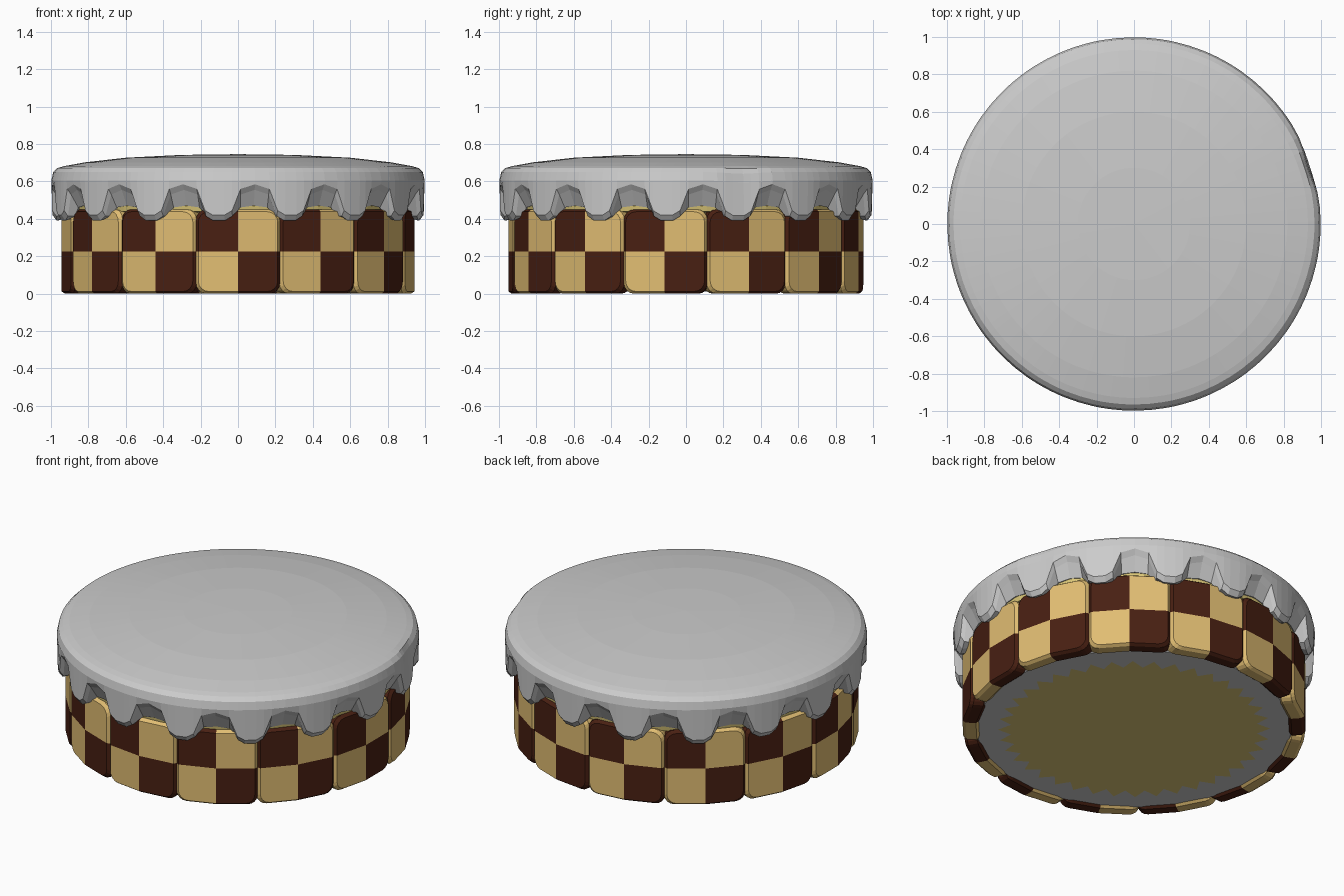
import bpy, bmesh
from math import sin, cos, tan, pi, radians, exp

if "Cube" in bpy.data.objects:
    bpy.data.objects.remove(bpy.data.objects["Cube"])


def material(name, rgb):
    m = bpy.data.materials.new(name)
    m.diffuse_color = (*rgb, 1)
    m.use_nodes = True
    m.node_tree.nodes["Principled BSDF"].inputs["Base Color"].default_value = m.diffuse_color
    return m


cream = material("vanilla", (0.75, 0.51, 0.17))
choc = material("chocolate", (0.065, 0.014, 0.006))
sponge = material("sponge_yellow", (0.72, 0.58, 0.19))


def finish(bm, name, mats=()):
    bmesh.ops.recalc_face_normals(bm, faces=bm.faces)
    me = bpy.data.meshes.new(name)
    bm.to_mesh(me)
    bm.free()
    for m in mats:
        me.materials.append(m)
    ob = bpy.data.objects.new(name, me)
    bpy.context.collection.objects.link(ob)
    return ob


def skin(bm, rings):
    """Join equal-length closed loops of points and cap both ends with fans."""
    loops = [[bm.verts.new(p) for p in ring] for ring in rings]
    n = len(loops[0])
    for a, b in zip(loops, loops[1:]):
        for i in range(n):
            j = (i + 1) % n
            bm.faces.new((a[i], a[j], b[j], b[i]))
    for loop in (loops[0], loops[-1]):
        c = bm.verts.new((0, 0, sum(v.co.z for v in loop) / n + (0.004 if loop is loops[0] else 0)))
        for i in range(n):
            bm.faces.new((c, loop[i], loop[(i + 1) % n]))


def disc(r, z, n):
    return [(r * cos(2 * pi * i / n), r * sin(2 * pi * i / n), z) for i in range(n)]


# Cake core: grey filling below, yellow sponge layer above the biscuits
bm = bmesh.new()
skin(bm, [disc(0.87, 0.45, 52), disc(0.88, 0.43, 52), disc(0.88, 0.03, 52), disc(0.865, 0.012, 52)])
finish(bm, "cake_core")
bm = bmesh.new()
skin(bm, [disc(0.89, 0.52, 52), disc(0.925, 0.47, 52), disc(0.92, 0.44, 52), disc(0.86, 0.43, 52)])
finish(bm, "sponge_layer", [sponge])

# Yellow underside with a zigzag edge
bm = bmesh.new()
N = 40
star = [bm.verts.new(((0.75 if i % 2 else 0.68) * cos(pi * i / N),
                      (0.75 if i % 2 else 0.68) * sin(pi * i / N), 0.009)) for i in range(2 * N)]
ctr = bm.verts.new((0, 0, 0.009))
for i in range(2 * N):
    bm.faces.new((ctr, star[(i + 1) % (2 * N)], star[i]))
me_ob = finish(bm, "underside_sponge", [sponge])
if me_ob.data.polygons[0].normal.z > 0:
    me_ob.data.flip_normals()

# Checkered biscuits: four rounded quarters each, bent once down the middle
COUNT = 13
STEP = 2 * pi / COUNT
R, H = 0.95, 0.45
W = R * sin(STEP / 2) - 0.003
BEND = tan(STEP / 4)


def quarter_outline(w, h, r):
    arc = [(w - r + r * cos(pi / 2 * k / 4), h - r + r * sin(pi / 2 * k / 4)) for k in range(5)]
    return [(0, 0), (w, 0)] + arc + [(0, h)]


layers = [(0.0, 0.012), (0.018, 0.0), (0.075, 0.0), (0.09, 0.012)]
for c in range(COUNT):
    a = -pi / 2 + c * STEP
    bm = bmesh.new()
    for su in (-1, 1):
        for sv in (-1, 1):
            loops = []
            for depth, inset in layers:
                loop = []
                for u, v in quarter_outline(W - inset, H / 2 - inset, 0.055):
                    u, z = u * su, H / 2 + v * sv
                    d = R - depth - abs(u) * BEND
                    loop.append(bm.verts.new((d * cos(a) - u * sin(a), d * sin(a) + u * cos(a), z)))
                loops.append(loop)
            n = len(loops[0])
            faces = [bm.faces.new(loops[0]), bm.faces.new(loops[-1])]
            for p, q in zip(loops, loops[1:]):
                for i in range(1, n - 1):
                    faces.append(bm.faces.new((p[i], p[i + 1], q[i + 1], q[i])))
            for f in faces:
                f.material_index = 1 if su * sv < 0 else 0
    bmesh.ops.remove_doubles(bm, verts=bm.verts, dist=0.0005)
    finish(bm, f"biscuit_{c + 1}", [cream, choc])

# Icing: domed cap whose rim runs down in sixteen drips
drip = [(-1.8, 0.39), (1.8, 0.39), (4.2, 0.415), (6.8, 0.53),
        (11.25, 0.555), (15.7, 0.53), (18.3, 0.415)]
cols = [(radians(-96 + 22.5 * k + off), z) for k in range(16) for off, z in drip]
DENT = radians(18)


def ring(r, zf, dent=0.0):
    pts = []
    for ang, e in cols:
        d = (ang - DENT + pi) % (2 * pi) - pi
        g = dent * exp(-(d / radians(6)) ** 2)
        rr = r - g
        pts.append((rr * cos(ang), rr * sin(ang), zf(e) - g * 0.6))
    return pts


profile = [(0.3, 0.742, 0), (0.6, 0.727, 0), (0.82, 0.702, 0), (0.93, 0.682, 0),
           (0.965, 0.672, 0.005), (0.988, 0.65, 0.015), (0.998, 0.605, 0.018)]
rings = [ring(r, lambda e, z=z: z, g) for r, z, g in profile]
rings += [
    ring(0.994, lambda e: e + 0.03, 0.005),
    ring(0.972, lambda e: e),
    ring(0.93, lambda e: 0.405 + (e - 0.39) * 0.4),
    ring(0.87, lambda e: 0.475),
]
bm = bmesh.new()
skin(bm, rings)
finish(bm, "icing")
